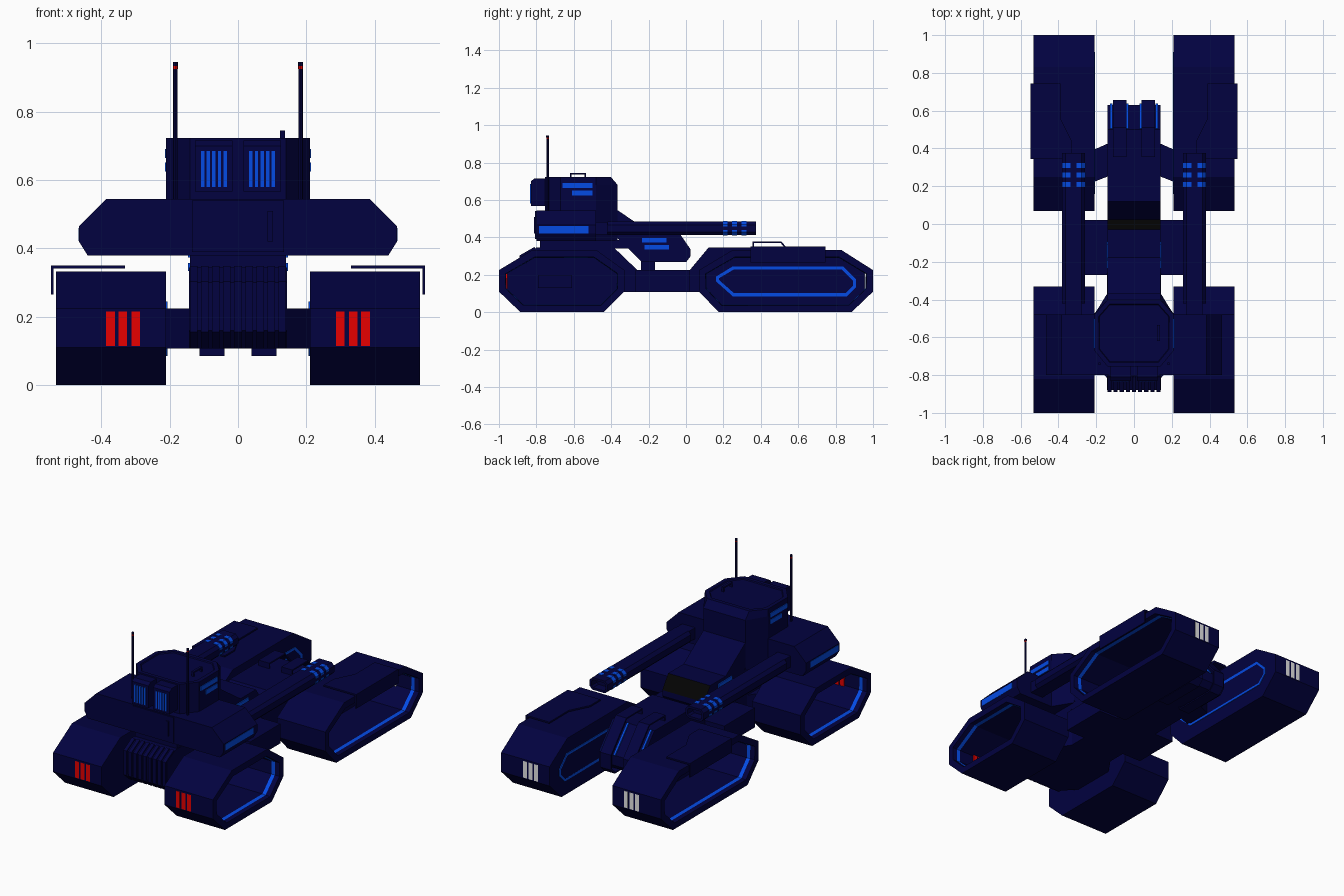
import bpy, bmesh, math
from mathutils import Vector

if "Cube" in bpy.data.objects:
    bpy.data.objects.remove(bpy.data.objects["Cube"])


def material(name, rgb):
    m = bpy.data.materials.new(name)
    m.diffuse_color = (*rgb, 1)
    m.use_nodes = True
    m.node_tree.nodes["Principled BSDF"].inputs["Base Color"].default_value = m.diffuse_color
    return m


NAVY = material("navy armour", (0.0005, 0.0005, 0.05))
BLUE = material("glowing blue", (0.001, 0.07, 0.78))
RED = material("tail red", (0.8, 0.0, 0.0))
WHITE = material("lamp white", (0.8, 0.8, 0.8))
BLACK = material("window black", (0.001, 0.001, 0.001))


def prism_mesh(pts, axis, a, b):
    """Extrude a 2D outline along an axis: x takes (y,z), y takes (x,z), z takes (x,y)."""
    def place(p, t):
        return {'x': (t, p[0], p[1]), 'y': (p[0], t, p[1]), 'z': (p[0], p[1], t)}[axis]
    bm = bmesh.new()
    lo = [bm.verts.new(place(p, a)) for p in pts]
    hi = [bm.verts.new(place(p, b)) for p in pts]
    bm.faces.new(lo)
    bm.faces.new(hi)
    n = len(pts)
    for i in range(n):
        j = (i + 1) % n
        bm.faces.new((lo[i], lo[j], hi[j], hi[i]))
    bmesh.ops.recalc_face_normals(bm, faces=bm.faces)
    return bm


def finish(name, bm, *mats):
    me = bpy.data.meshes.new(name)
    bm.normal_update()
    bm.to_mesh(me)
    bm.free()
    for m in mats:
        me.materials.append(m)
    ob = bpy.data.objects.new(name, me)
    bpy.context.collection.objects.link(ob)
    return ob


def prism(name, pts, axis, a, b, mat=NAVY):
    return finish(name, prism_mesh(pts, axis, a, b), mat)


def box(name, x0, x1, y0, y1, z0, z1, mat=NAVY):
    return prism(name, [(x0, y0), (x1, y0), (x1, y1), (x0, y1)], 'z', z0, z1, mat)


def mirror_pts(pts):
    return pts + [(-x, y) for x, y in reversed(pts)]


def face_towards(bm, d):
    d = Vector(d)
    return max((f for f in bm.faces if f.normal.dot(d) > 0.99), key=lambda f: f.calc_center_median().dot(d))


def ring(name, pts, x, width, thick):
    """Flat blue outline strip standing in the yz plane."""
    bm = prism_mesh(pts, 'x', x, x + thick)
    caps = [f for f in bm.faces if abs(f.normal.x) > 0.9]
    for f in caps:
        bmesh.ops.inset_region(bm, faces=[f], thickness=width)
    bmesh.ops.delete(bm, geom=caps, context='FACES')
    return finish(name, bm, BLUE)


def track_pod(name, pts, s):
    """Hollow track housing, open on its outer side and lit by a blue band."""
    bm = prism_mesh(pts, 'x', s * 0.21, s * 0.533)
    bm.normal_update()
    f = face_towards(bm, (s, 0, 0))
    bmesh.ops.inset_region(bm, faces=[f], thickness=0.04)
    for depth, taper, index in ((0.03, .001, 0), (0.02, .003, 1), (0.24, .0002, 0)):
        walls = bmesh.ops.inset_region(bm, faces=[f], thickness=taper, depth=-depth)['faces']
        for w in walls:
            w.material_index = index
    return finish(name, bm, NAVY, BLUE)


REAR = [(-1, .11), (-.885, 0), (-.44, 0), (-.33, .11), (-.33, .225), (-.48, .333), (-.82, .333), (-1, .225)]
FRONT = [(.07, .11), (.175, 0), (.885, 0), (1, .11), (1, .225), (.83, .333), (.25, .333), (.07, .225)]
LOOP = [(.16, .165), (.25, .085), (.86, .085), (.91, .135), (.91, .175), (.84, .245), (.25, .245), (.16, .19)]
SLOT = [(.015, .038), (.043, .038), (.062, .02), (.062, .009), (.055, .009), (.055, .016), (.04, .031), (.015, .031)]

for s, side in ((1, "right"), (-1, "left")):
    # Track pods, their lights and blue loops
    track_pod(side + "_rear_track_pod", REAR, s)
    track_pod(side + "_front_track_pod", FRONT, s)
    ring(side + "_front_track_loop", LOOP, s * 0.242, 0.018, s * 0.005)
    ring(side + "_front_inner_loop", LOOP, s * 0.21, 0.014, -s * 0.004)
    box(side + "_rear_track_hatch", s * .235, s * .255, -.79, -.61, .13, .2)
    for x in (.299, .337, .373):
        box(side + "_tail_light", s * x - .013, s * x + .013, -1.001, -.954, .115, .215, RED)
        box(side + "_head_light", s * x - .013, s * x + .013, .954, 1.001, .115, .215, WHITE)

    # Thin fender plate wrapping over the front pod
    prism(side + "_fender_top", [(s * x, y) for x, y in
          [(.547, .345), (.33, .345), (.33, .44), (.39, .56), (.39, .745), (.547, .745)]], 'z', .341, .35)
    box(side + "_fender_skirt", s * .54, s * .547, .345, .745, .265, .35)

    # Axle arms
    prism(side + "_front_arm", [(s * x, y) for x, y in [(.13, .43), (.22, .39), (.22, .22), (.13, .255)]],
          'z', .107, .225)
    prism(side + "_rear_arm", [(s * x, y) for x, y in [(.13, -.36), (.22, -.49), (.22, -.73), (.13, -.83)]],
          'z', .107, .225)

    # Shoulder pod with its side stripe
    prism(side + "_shoulder_pod", [(s * .14, .38), (s * .44, .38), (s * .465, .42), (s * .465, .465),
                                   (s * .385, .545), (s * .14, .545)], 'y', -.80, -.48)
    box(side + "_shoulder_stripe", s * .455, s * .467, -.785, -.52, .422, .46, BLUE)

    # Gun: collar, chamfered barrel, muzzle and lit slots around the corners
    box(side + "_gun_collar", s * .275, s * .362, -.49, -.40, .415, .482)
    sec = [(.26, .43), (.278, .412), (.362, .412), (.38, .43), (.38, .467), (.362, .485), (.278, .485), (.26, .467)]
    bm = prism_mesh([(s * x, z) for x, z in sec], 'y', -.42, .375)
    bm.normal_update()
    f = face_towards(bm, (0, 1, 0))
    bmesh.ops.inset_region(bm, faces=[f], thickness=.014)
    bmesh.ops.inset_region(bm, faces=[f], thickness=.001, depth=-.05)
    finish(side + "_gun_barrel", bm, NAVY)
    for y in (.21, .26, .31):
        for sx in (1, -1):
            for sz in (1, -1):
                prism(side + "_gun_slot", [(s * .32 + sx * x, .4485 + sz * z) for x, z in SLOT],
                      'y', y - .013, y + .013, BLUE)

    # Turret side slits
    for y0, z0 in ((-.66, .665), (-.61, .625)):
        box(side + "_turret_slit", s * .205, s * .214, y0, -.50, z0, z0 + .026, BLUE)
    for y0, y1, z0 in ((-.235, -.105, .373), (-.222, -.092, .334)):
        box(side + "_basket_slit", s * .135, s * .146, y0, y1, z0, z0 + .024, BLUE)

    # Rear vent boxes with glowing bars
    bx = s * .0705
    prism(side + "_vent_box", [(-.74, .567), (-.83, .567), (-.83, .70), (-.81, .715), (-.74, .715)],
          'x', bx - .055, bx + .055)
    for i in range(5):
        x = bx + (i - 2) * .0165
        box(side + "_vent_bar", x - .005, x + .005, -.834, -.825, .58, .685, BLUE)

    # Antenna mast with red ring
    for nm, z0, z1, r, m in (("antenna_mast", .54, .93, .0065, NAVY),
                             ("antenna_ring", .925, .933, .007, RED), ("antenna_tip", .933, .945, .0075, NAVY)):
        oct_pts = [(s * .183 + r * math.cos(k * math.pi / 4), -.74 + r * math.sin(k * math.pi / 4)) for k in range(8)]
        prism(side + "_" + nm, oct_pts, 'z', z0, z1, m)

    # Thin guard rails wrapped around the nose, with blue lines beside them
    prism(side + "_nose_rail", [(.355, .345), (.355, .378), (.51, .378), (.657, .21), (.657, .12), (.62, .085),
                                (.35, .085), (.35, .11), (.35, .093), (.616, .093), (.648, .125), (.648, .206),
                                (.506, .37), (.363, .37), (.363, .345)], 'x', s * .04, s * .112)
    for x in (.034, .12):
        prism(side + "_nose_line", [(.50, .33), (.505, .351), (.637, .204), (.62, .19)],
              'x', s * x - .006, s * x + .006, BLUE)

# Central hull: nose, middle and tail
prism("nose_hull", [(.02, .107), (.60, .107), (.63, .14), (.63, .20), (.50, .345), (.12, .345), (.02, .225)],
      'x', -.14, .14)
box("middle_hull", -.27, .27, -.27, .02, .107, .225)
box("hull_floor_beam", -.14, .14, -.5, .2, .109, .222)
prism("tail_hull", [(-.26, .107), (-.26, .225), (-.385, .345), (-.80, .345), (-.88, .30), (-.88, .16), (-.83, .107)],
      'x', -.143, .143)
for i in range(9):
    x = (i - 4) * .0325
    prism("tail_rib", [(-.80, .32), (-.81, .349), (-.89, .303), (-.89, .155), (-.835, .107), (-.82, .14)],
          'x', x - .011, x + .011)

# Turret neck and forward basket with the black window
box("turret_neck", -.11, .11, -.24, -.165, .22, .28)
bm = prism_mesh([(-.38, .41), (-.235, .267), (0, .267), (.025, .30), (.025, .335), (-.03, .415), (-.38, .415)],
                'x', -.14, .14)
bm.normal_update()
f = max(bm.faces, key=lambda f: f.normal.dot(Vector((0, .82, .57))))
f.material_index = 1
finish("turret_basket", bm, NAVY, BLACK)
box("turret_underside", -.14, .14, -.78, -.3, .34, .385)

# Turret body below, and narrower head above with tapered front top edge
prism("turret_body", mirror_pts([(.14, -.365), (.21, -.48), (.21, -.75), (.14, -.80)]), 'z', .38, .545)
bm = prism_mesh(mirror_pts([(.14, -.365), (.21, -.48), (.21, -.67), (.14, -.755)]), 'z', .54, .723)
bmesh.ops.bisect_plane(bm, geom=bm.verts[:] + bm.edges[:] + bm.faces[:], plane_co=(0, 0, .68), plane_no=(0, 0, 1))
for v in bm.verts:
    if v.co.z > .7 and v.co.y > -.4:
        v.co.y -= .037
bm.normal_update()
f = face_towards(bm, (0, 0, 1))
bmesh.ops.inset_region(bm, faces=[f], thickness=.025)
bmesh.ops.inset_region(bm, faces=[f], thickness=.004, depth=-.006)
finish("turret_head", bm, NAVY)
prism("turret_front_slope", [(-.40, .40), (-.40, .575), (-.365, .545), (-.27, .48), (-.17, .41)], 'x', -.14, .14)
box("rear_hatch", -.135, .135, -.806, -.79, .39, .54)
box("rear_hatch_handle", .087, .103, -.812, -.80, .42, .51)

# Roof handle
box("roof_handle_bar", .123, .138, -.62, -.535, .736, .745)
for y in (-.62, -.543):
    box("roof_handle_post", .123, .138, y, y + .008, .715, .74)
